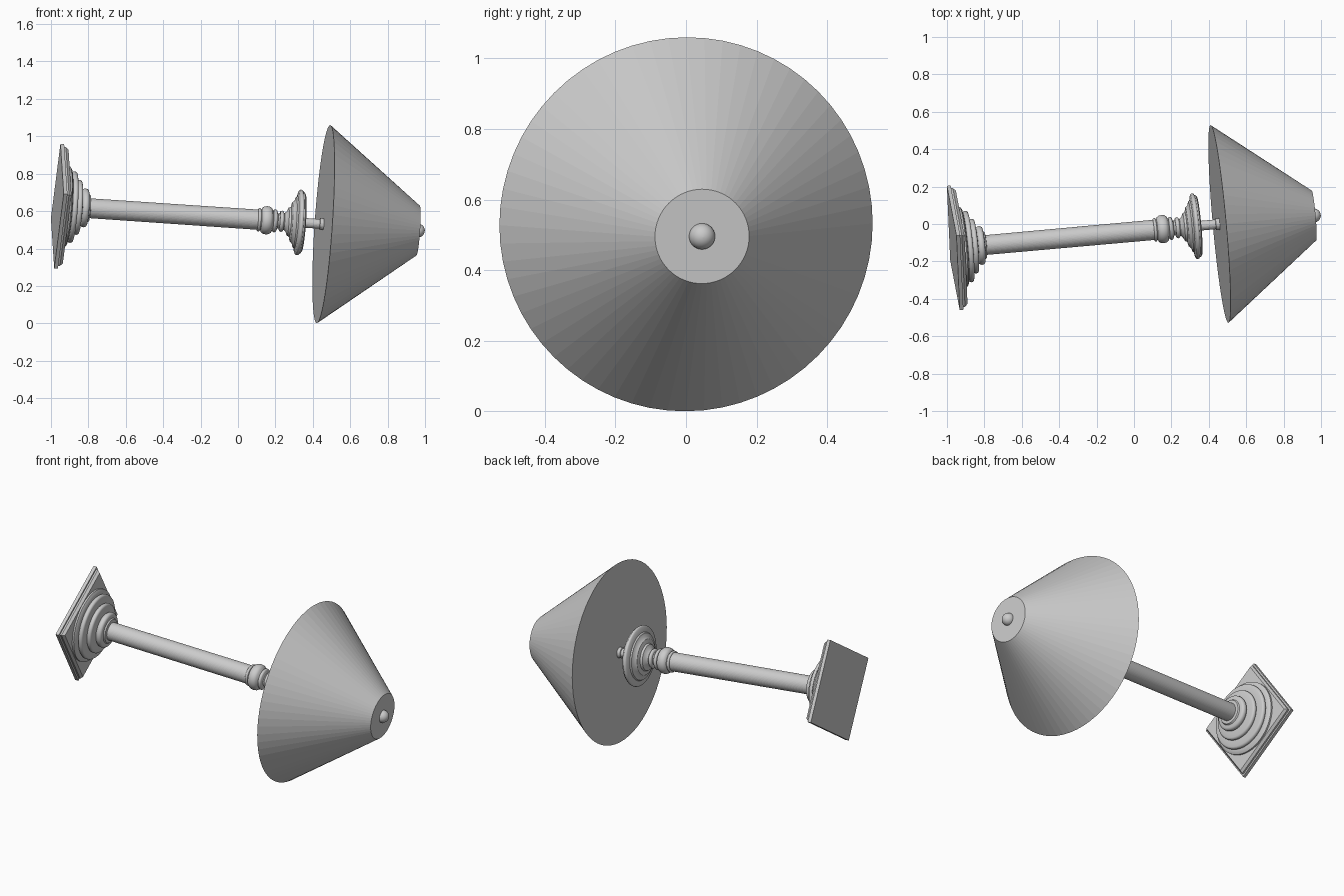
import bpy, bmesh, math
from mathutils import Vector, Matrix

cube = bpy.data.objects.get("Cube")
if cube:
    bpy.data.objects.remove(cube, do_unlink=True)

# One plain grey for the whole lamp
grey = bpy.data.materials.new("plain_grey")
grey.use_nodes = True
grey.diffuse_color = (0.6, 0.6, 0.6, 1)
grey.node_tree.nodes["Principled BSDF"].inputs["Base Color"].default_value = (0.6, 0.6, 0.6, 1)

# Frame of the lamp lying on its side: local z runs from base to finial
axis = Vector((1, 0.09, -0.068)).normalized()
corner = Vector((0, 0.065, 0.334))
corner = (corner - axis * corner.dot(axis)).normalized()
side = axis.cross(corner)
frame = Matrix((corner, side, axis)).transposed().to_4x4()
frame.translation = (-0.966, -0.128, 0.627)


def turned(name, profile, segments=48, smooth=False):
    """Turn a (radius, height) profile about the lamp axis and cap both ends."""
    bm = bmesh.new()
    rings = []
    for r, h in profile:
        rings.append([bm.verts.new((r * math.cos(math.tau * i / segments),
                                    r * math.sin(math.tau * i / segments), h))
                      for i in range(segments)])
    for low, high in zip(rings, rings[1:]):
        for i in range(segments):
            j = (i + 1) % segments
            bm.faces.new((low[i], low[j], high[j], high[i]))
    bm.faces.new(rings[0][::-1])
    bm.faces.new(rings[-1])
    mesh = bpy.data.meshes.new(name)
    bm.to_mesh(mesh)
    bm.free()
    mesh.materials.append(grey)
    obj = bpy.data.objects.new(name, mesh)
    obj.matrix_world = frame
    bpy.context.collection.objects.link(obj)
    if smooth:
        mesh.shade_smooth()
        mesh.set_sharp_from_angle(angle=math.radians(35))
    return obj


def bead(radius, height, bulge, half, steps=6):
    """Rounded moulding profile around a core radius."""
    return [(radius + bulge * math.sin(math.pi * k / steps),
             height - half * math.cos(math.pi * k / steps)) for k in range(steps + 1)]


# Square foot: four-sided turnings give the two stacked slabs
turned("base_plate", [(0.34, 0), (0.34, 0.02)], 4)
turned("base_step", [(0.325, 0.02), (0.325, 0.03), (0.31, 0.045)], 4)

# Stepped round mouldings at the foot of the column
turned("base_rings",
       [(0.215, 0.04), (0.215, 0.055), (0.205, 0.062), (0.19, 0.065)]
       + bead(0.18, 0.08, 0.012, 0.014)
       + [(0.155, 0.096)] + bead(0.135, 0.11, 0.012, 0.014)
       + [(0.11, 0.127)] + bead(0.09, 0.146, 0.014, 0.018)
       + [(0.075, 0.166), (0.07, 0.174), (0.055, 0.176)], smooth=True)

# Straight column
turned("column", [(0.053, 0.16), (0.054, 1.09)])

# Knob above the column
turned("knob", bead(0.055, 1.085, 0.008, 0.008)
       + bead(0.056, 1.126, 0.02, 0.03)
       + bead(0.052, 1.17, 0.01, 0.01)
       + [(0.04, 1.185), (0.04, 1.2)], smooth=True)

# Flared cup with a thick rim
turned("cup", bead(0.045, 1.206, 0.012, 0.011)
       + [(0.045, 1.22), (0.055, 1.232), (0.075, 1.24), (0.08, 1.252),
          (0.105, 1.258), (0.115, 1.27), (0.135, 1.276), (0.14, 1.284), (0.165, 1.288)]
       + bead(0.168, 1.3, 0.008, 0.01)
       + [(0.165, 1.318), (0.155, 1.324)], smooth=True)

# Stem that enters the shade
turned("stem", [(0.026, 1.3), (0.026, 1.41), (0.031, 1.412), (0.031, 1.44)], 24)

# Closed conical shade
turned("lampshade", [(0.531, 1.432), (0.134, 1.94)], 64)

# Ball finial half sunk in the shade top
turned("finial", [(0.037 * math.sin(a), 1.94 - 0.037 * math.cos(a))
                  for a in [math.pi * (k + 0.05) / 16.1 for k in range(17)]], 32, smooth=True)
